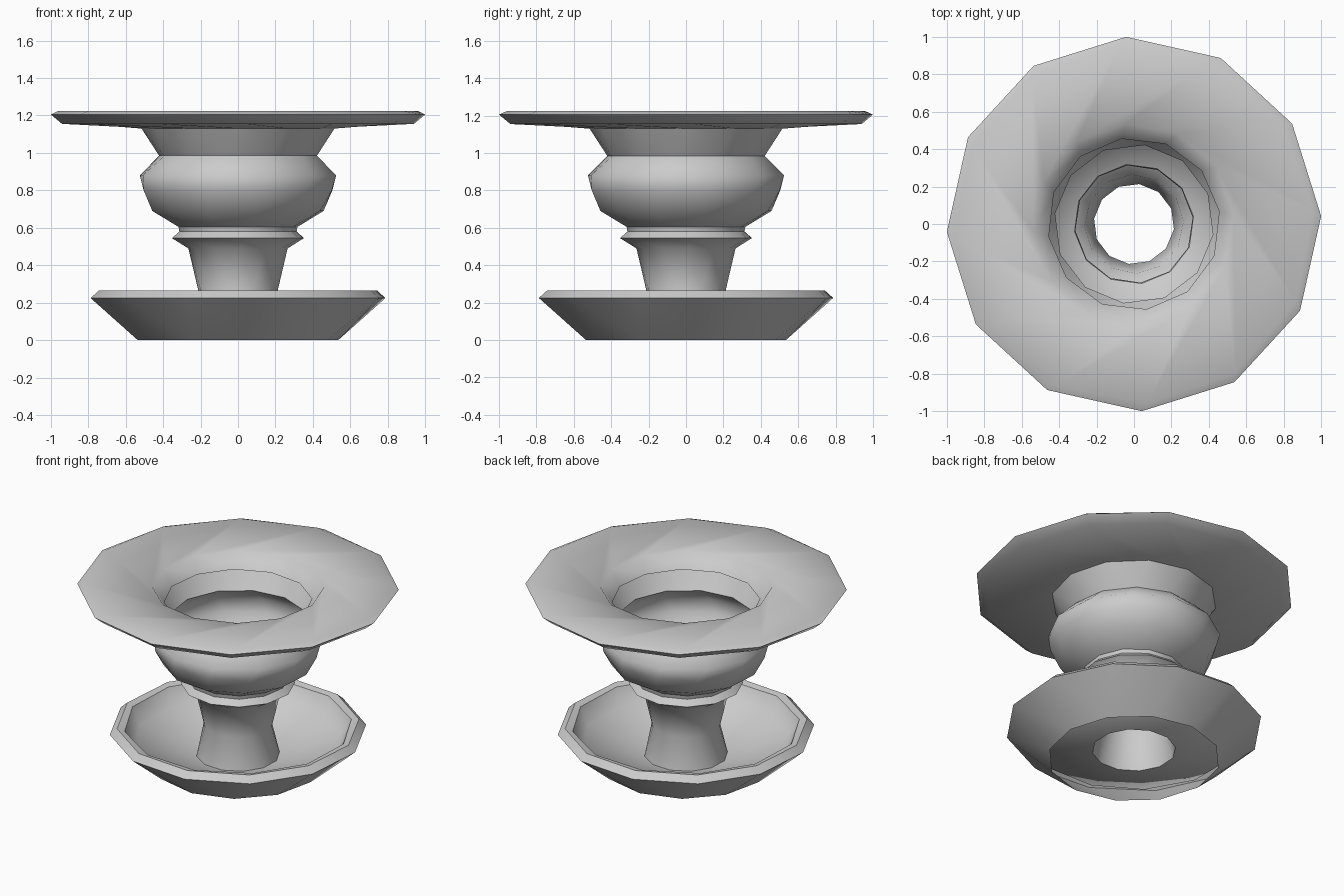
import bpy, bmesh, math

if "Cube" in bpy.data.objects:
    bpy.data.objects.remove(bpy.data.objects["Cube"])

SIDES = 12


def lathe(name, profile):
    """Faceted turned shell; profile rows are (radius, z, twist in degrees)."""
    bm = bmesh.new()
    rings = []
    for r, z, twist in profile:
        ring = []
        for i in range(SIDES):
            a = math.radians(2.4 + twist + i * 360 / SIDES)
            ring.append(bm.verts.new((r * math.cos(a), r * math.sin(a), z)))
        rings.append(ring)
    for lo, hi in zip(rings, rings[1:]):
        for i in range(SIDES):
            j = (i + 1) % SIDES
            bm.faces.new((lo[i], lo[j], hi[i]))
            bm.faces.new((lo[j], hi[j], hi[i]))
    bmesh.ops.recalc_face_normals(bm, faces=bm.faces)
    mesh = bpy.data.meshes.new(name)
    bm.to_mesh(mesh)
    bm.free()
    obj = bpy.data.objects.new(name, mesh)
    bpy.context.collection.objects.link(obj)
    bpy.ops.object.select_all(action='DESELECT')
    obj.select_set(True)
    bpy.context.view_layer.objects.active = obj
    bpy.ops.object.shade_smooth_by_angle(angle=math.radians(50))
    return obj


# Base dish: flared skirt open below, rolled rim, inner wall and shallow floor
lathe("base_dish", [
    (0.535, 0.0, 0), (0.80, 0.225, 8), (0.755, 0.265, 8),
    (0.71, 0.255, 10), (0.65, 0.15, 12), (0.26, 0.06, 40)])

# Hollow stem, collar and bulging bowl
lathe("stem_and_bowl", [
    (0.26, 0.06, -20), (0.215, 0.27, -10), (0.265, 0.49, 0), (0.355, 0.545, 4),
    (0.315, 0.58, 4), (0.32, 0.605, 5), (0.465, 0.69, 8), (0.52, 0.80, 12),
    (0.535, 0.88, 16), (0.425, 0.985, 20), (0.515, 1.13, 28)])

# Wide top plate: underside, bevelled rim, swirling top and a short mouth wall
lathe("top_plate", [
    (0.515, 1.13, 28), (0.94, 1.155, 0), (1.0, 1.205, 0), (0.96, 1.225, 2),
    (0.535, 1.205, 62), (0.46, 1.11, 66)])
